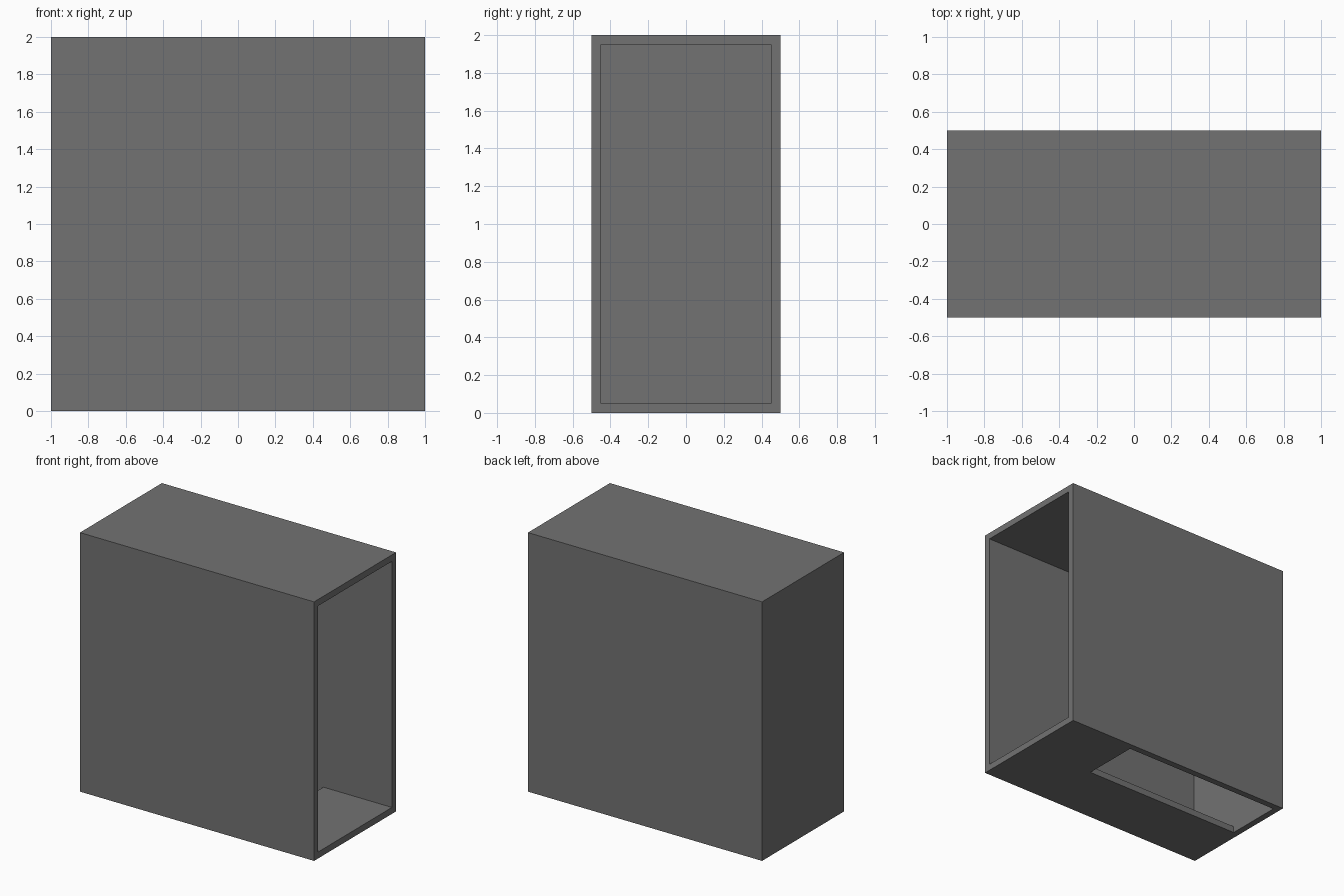
import bpy

if "Cube" in bpy.data.objects:
    bpy.data.objects.remove(bpy.data.objects["Cube"])

WALL = 0.05

grey = bpy.data.materials.new("dark_grey")
grey.diffuse_color = (0.17, 0.17, 0.17, 1)
grey.use_nodes = True
grey.node_tree.nodes["Principled BSDF"].inputs["Base Color"].default_value = grey.diffuse_color


def box(name, lo, hi):
    """Axis-aligned box between two corners."""
    centre = [(a + b) / 2 for a, b in zip(lo, hi)]
    bpy.ops.mesh.primitive_cube_add(size=1, location=centre)
    ob = bpy.context.object
    ob.name = name
    ob.scale = [b - a for a, b in zip(lo, hi)]
    bpy.ops.object.transform_apply(location=True, rotation=False, scale=True)
    return ob


def cut(target, cutter):
    """Subtract the cutter, apply the result and remove the cutter."""
    cutter.hide_render = True
    mod = target.modifiers.new("cut", 'BOOLEAN')
    mod.operation = 'DIFFERENCE'
    mod.solver = 'EXACT'
    mod.object = cutter
    bpy.context.view_layer.objects.active = target
    bpy.ops.object.modifier_apply(modifier=mod.name)
    bpy.data.objects.remove(cutter, do_unlink=True)


# Outer casing
casing = box("room_shell", (-1, -0.5, 0), (1, 0.5, 2))
casing.data.materials.append(grey)

# Hollow interior, open on the right end
cut(casing, box("interior_cutter", (-1 + WALL, -0.5 + WALL, WALL),
                (1.2, 0.5 - WALL, 2 - WALL)))

# Rectangular floor opening, flush with the left and back inner walls
cut(casing, box("floor_opening_cutter", (-1 + WALL, 0, -0.2),
                (0.415, 0.5 - WALL, 0.3)))
